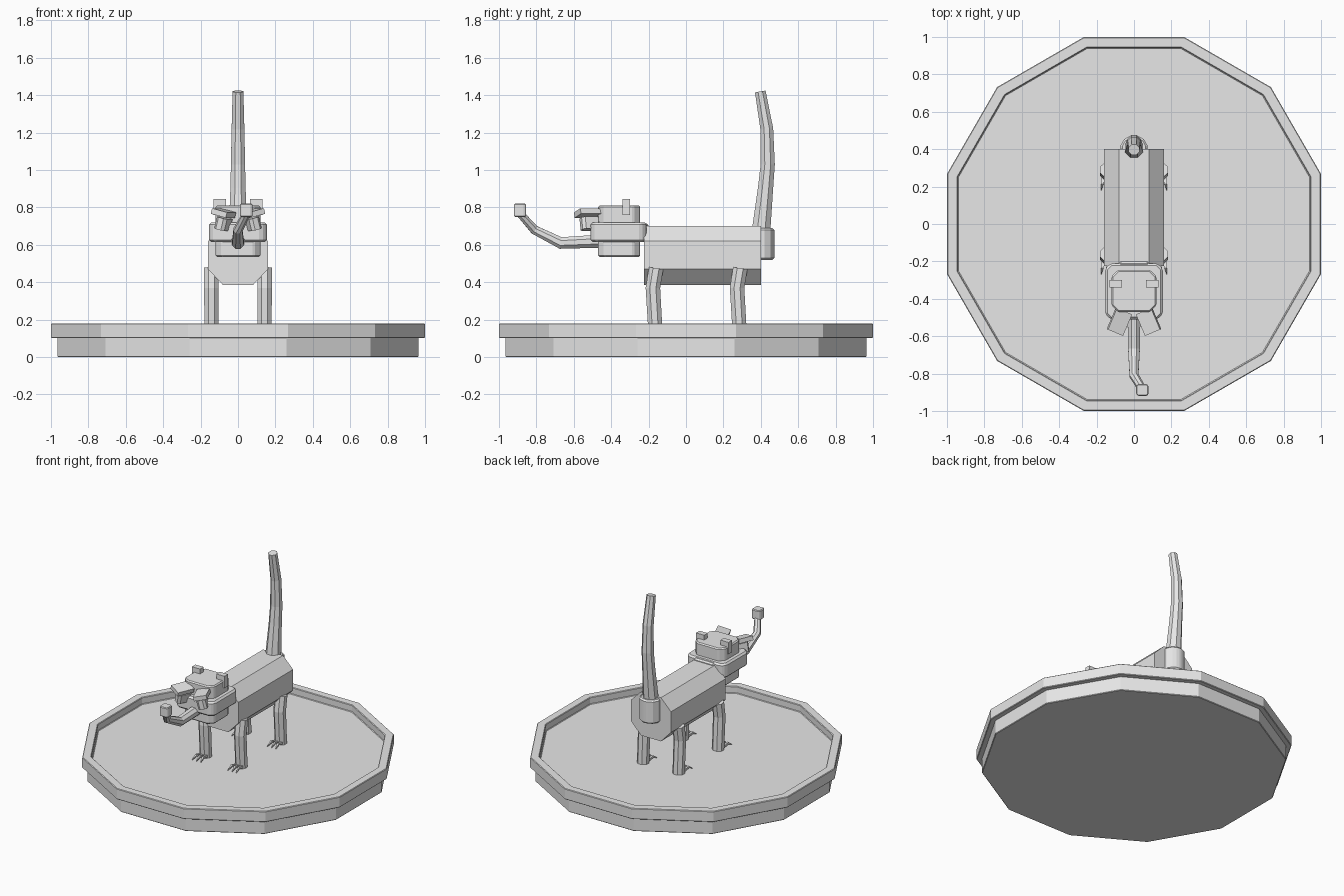
import bpy, bmesh, math
from mathutils import Vector, Matrix

old = bpy.data.objects.get("Cube")
if old:
    bpy.data.objects.remove(old, do_unlink=True)

grey = bpy.data.materials.new("plain_grey")
grey.use_nodes = True
grey.diffuse_color = (0.8, 0.8, 0.8, 1)
grey.node_tree.nodes["Principled BSDF"].inputs["Base Color"].default_value = (0.8, 0.8, 0.8, 1)


def finish(name, bm, bevel=0.0):
    bmesh.ops.recalc_face_normals(bm, faces=bm.faces)
    mesh = bpy.data.meshes.new(name)
    bm.to_mesh(mesh)
    bm.free()
    mesh.materials.append(grey)
    obj = bpy.data.objects.new(name, mesh)
    bpy.context.collection.objects.link(obj)
    if bevel:
        mod = obj.modifiers.new("bevel", "BEVEL")
        mod.width, mod.segments = bevel, 1
    return obj


def loft(name, rings, bevel=0.0):
    """Skin a list of equal-length point rings and cap both ends."""
    bm = bmesh.new()
    rows = [[bm.verts.new(p) for p in ring] for ring in rings]
    n = len(rows[0])
    for a, b in zip(rows, rows[1:]):
        for i in range(n):
            j = (i + 1) % n
            bm.faces.new((a[i], a[j], b[j], b[i]))
    bm.faces.new(rows[0])
    bm.faces.new(rows[-1])
    return finish(name, bm, bevel)


def tube(name, path, radii, sides=8):
    """Faceted tube through the path points, one radius per point."""
    pts = [Vector(p) for p in path]
    rings = []
    for i, p in enumerate(pts):
        tangent = (pts[min(i + 1, len(pts) - 1)] - pts[max(i - 1, 0)]).normalized()
        side = Vector((1, 0, 0))
        side = (side - tangent * side.dot(tangent)).normalized()
        up = tangent.cross(side)
        ring = []
        for k in range(sides):
            a = math.tau * (k + 0.5) / sides
            ring.append(p + radii[i] * (side * math.cos(a) + up * math.sin(a)))
        rings.append(ring)
    return loft(name, rings)


def box(name, lo, hi, corner=0.0, bevel=0.0, turn=None):
    """Box between two corners, optionally with cut vertical corners or a turn."""
    lo, hi = Vector(lo), Vector(hi)
    mid, half = (lo + hi) / 2, (hi - lo) / 2
    outline = []
    for sx, sy in ((1, 1), (-1, 1), (-1, -1), (1, -1)):
        cut = [(half.x, half.y - corner), (half.x - corner, half.y)] if corner else [(half.x, half.y)]
        if sx * sy < 0:
            cut.reverse()
        outline += [(sx * x, sy * y) for x, y in cut]
    rot = turn or Matrix.Identity(3)
    rings = [[mid + rot @ Vector((x, y, z)) for x, y in outline] for z in (-half.z, half.z)]
    return loft(name, rings, bevel)


def disc(radius, z):
    return [(radius * math.cos(a), radius * math.sin(a), z)
            for a in (math.radians(15 + 30 * k) for k in range(12))]


# Twelve-sided stand with a raised rim around a sunken floor
loft("stand_foot", [disc(1.0, 0.0), disc(1.0, 0.105)], 0.004)
loft("stand_tray", [disc(1.035, 0.102), disc(1.035, 0.18), disc(0.975, 0.18), disc(0.975, 0.13)], 0.004)

# Body: octagonal bar
profile = [(0.08, 0.385), (0.16, 0.47), (0.16, 0.62), (0.08, 0.70)]
profile += [(-x, z) for x, z in reversed(profile)]
loft("body", [[(x, y, z) for x, z in profile] for y in (-0.225, 0.40)])

# Head: column through a wider collar, joined to the body
box("head", (-0.12, -0.47, 0.535), (0.12, -0.245, 0.81), 0.035, 0.008)
box("head_collar", (-0.155, -0.51, 0.615), (0.155, -0.21, 0.72), 0.03, 0.012)
box("neck", (-0.08, -0.25, 0.65), (0.08, -0.2, 0.715), 0.0, 0.01)

# Ears, eyes and slanted brows
for s, word in ((1, "left"), (-1, "right")):
    box(word + "_ear", sorted_lo := (min(s * 0.065, s * 0.13), -0.34, 0.76),
        (sorted_lo[0] + 0.065, -0.30, 0.845))
    slant = Matrix.Rotation(s * 0.4, 3, "Z") @ Matrix.Rotation(s * -0.25, 3, "Y")
    cx = s * 0.078
    box(word + "_brow", (cx - 0.045, -0.585, 0.755), (cx + 0.045, -0.46, 0.785), turn=slant)
    box(word + "_eye", (cx - 0.03, -0.565, 0.68), (cx + 0.03, -0.46, 0.745), 0.015, turn=slant)

# Long tongue with a block on its tip
tube("tongue", [(0, -0.45, 0.62), (0, -0.67, 0.61), (0, -0.81, 0.68), (0.045, -0.885, 0.765)],
     [0.038, 0.034, 0.026, 0.022])
box("tongue_tip", (0.012, -0.92, 0.75), (0.078, -0.855, 0.82), 0.01, 0.005)

# Legs with three claws each
for y, place in ((-0.165, "front"), (0.285, "back")):
    for s, word in ((1, "left"), (-1, "right")):
        x = s * 0.142
        tube(f"{place}_{word}_leg",
             [(x, y + 0.005, 0.475), (x, y - 0.012, 0.37), (x, y + 0.002, 0.13)],
             [0.042, 0.042, 0.041])
        for k in (-1, 0, 1):
            cx = x + k * 0.022
            tube(f"{place}_{word}_claw",
                 [(cx, y - 0.025, 0.145), (cx + k * 0.006, y - 0.07, 0.155), (cx + k * 0.012, y - 0.105, 0.133)],
                 [0.012, 0.01, 0.002], 4)

# Tail root and raised tail
rings = [[(0.075 * math.cos(a), 0.40 + 0.075 * math.sin(a), z)
          for a in (math.tau * (k + 0.5) / 12 for k in range(12))] for z in (0.52, 0.69)]
loft("tail_root", rings, 0.01)
tube("tail", [(0, 0.40, 0.66), (0, 0.425, 0.90), (0, 0.437, 1.03), (0, 0.432, 1.22), (0, 0.397, 1.42)],
     [0.054, 0.044, 0.041, 0.037, 0.031])
